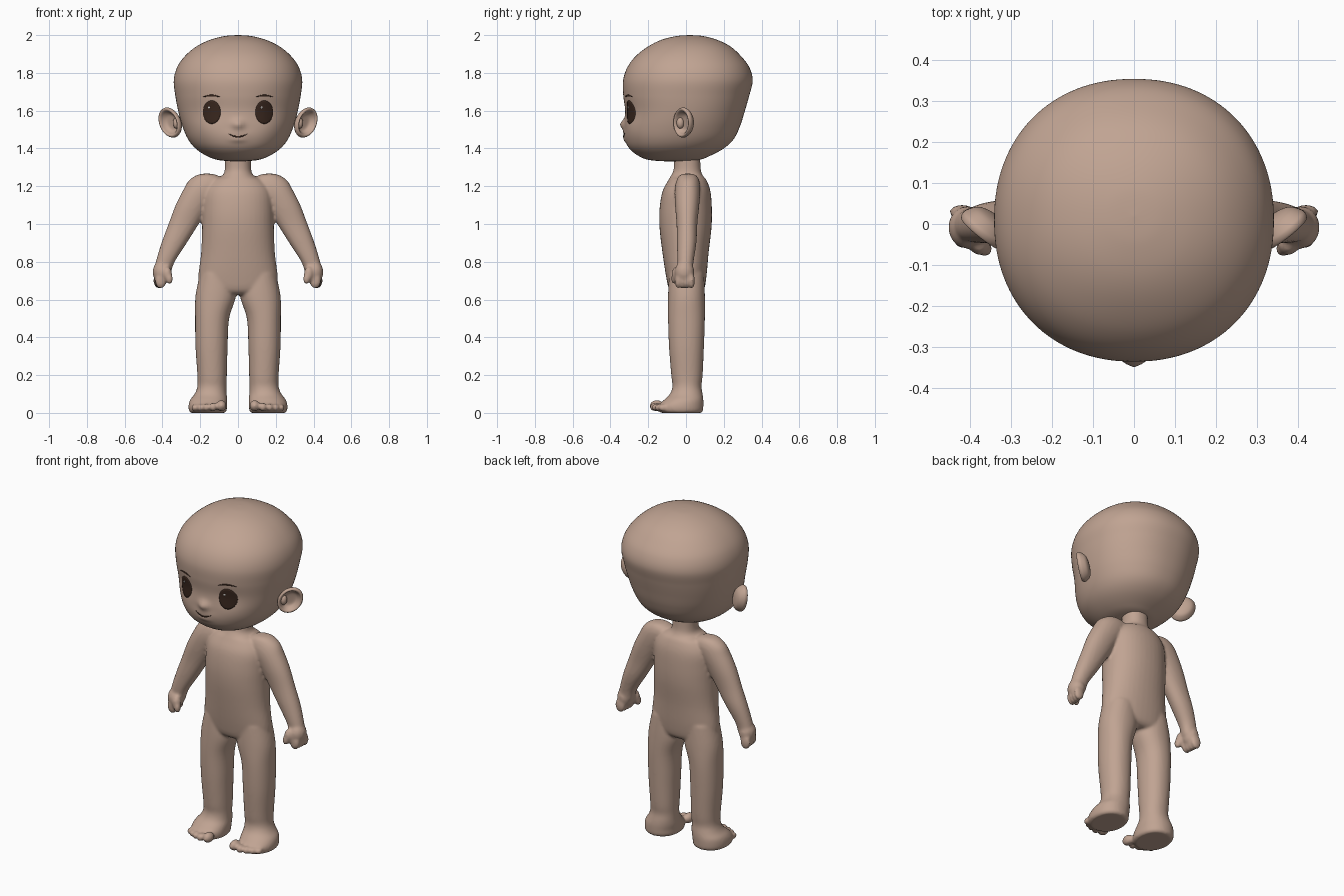
import bpy, bmesh, math
from mathutils import Vector, Matrix
from mathutils.bvhtree import BVHTree

cube = bpy.data.objects.get("Cube")
if cube:
    bpy.data.objects.remove(cube)


def material(name, r, g, b):
    m = bpy.data.materials.new(name)
    m.use_nodes = True
    m.diffuse_color = (r, g, b, 1)
    m.node_tree.nodes["Principled BSDF"].inputs["Base Color"].default_value = (r, g, b, 1)
    return m


skin = material("skin", .53, .37, .29)
dark = material("dark_brown", .04, .02, .013)
white = material("eye_glint", .8, .78, .75)


def finish(name, bm, mat):
    bmesh.ops.remove_doubles(bm, verts=bm.verts[:], dist=1e-5)
    bmesh.ops.recalc_face_normals(bm, faces=bm.faces[:])
    for f in bm.faces:
        f.smooth = True
    mesh = bpy.data.meshes.new(name)
    bm.to_mesh(mesh)
    bm.free()
    mesh.materials.append(mat)
    obj = bpy.data.objects.new(name, mesh)
    bpy.context.collection.objects.link(obj)
    return obj


def skin_rings(bm, rings, closed=True):
    """Bridge successive point rings with quads and optionally cap the ends."""
    rows = [[bm.verts.new(p) for p in ring] for ring in rings]
    n = len(rows[0])
    for a, b in zip(rows, rows[1:]):
        for i in range(n):
            j = (i + 1) % n
            bm.faces.new((a[i], a[j], b[j], b[i]))
    if closed:
        bm.faces.new(rows[0])
        bm.faces.new(rows[-1])


def smooth_rows(rows, steps):
    """Catmull-Rom interpolation of section rows."""
    out = []
    last = len(rows) - 1
    for i in range(last):
        quad = [rows[max(0, min(last, i + k))] for k in (-1, 0, 1, 2)]
        for s in range(steps):
            t = s / steps
            out.append([b + .5 * t * (c - a + t * (2*a - 5*b + 4*c - d + t * (3*(b - c) + d - a)))
                        for a, b, c, d in zip(*quad)])
    return out + [list(rows[-1])]


def loft(bm, rows, side=1, segs=40, steps=5, power=2.15):
    """Rows are height, centre x, half width, front y, back y."""
    rings = []
    for z, cx, rx, y0, y1 in smooth_rows(rows, steps):
        rx, ry, cy = max(rx, 0), max(y1 - y0, 0) / 2, (y0 + y1) / 2
        ring = []
        for i in range(segs):
            a = math.tau * i / segs
            c, s = math.cos(a), math.sin(a)
            x = math.copysign(abs(c) ** (2 / power), c)
            y = math.copysign(abs(s) ** (2 / power), s)
            ring.append((side * (cx + rx * x), cy + ry * y, z))
        rings.append(ring)
    skin_rings(bm, rings)


def ball(bm, centre, radii):
    bmesh.ops.create_uvsphere(bm, u_segments=20, v_segments=12, radius=1,
                              matrix=Matrix.Translation(centre) @ Matrix.Diagonal((*radii, 1)))


# Body: torso, limbs, hands and feet fused into one skin
torso = [(1.37, 0, .07, -.065, .075), (1.29, 0, .07, -.065, .078), (1.255, 0, .085, -.08, .09),
         (1.23, 0, .14, -.095, .11), (1.17, 0, .18, -.125, .13), (1.08, 0, .188, -.14, .137),
         (.98, 0, .19, -.14, .135), (.85, 0, .195, -.125, .12), (.72, 0, .21, -.105, .108),
         (.65, 0, .2, -.088, .095), (.625, 0, .15, -.06, .07)]
arm = [(1.268, .165, 0, .01, .01), (1.26, .165, .05, -.03, .05), (1.23, .165, .095, -.05, .07),
       (1.18, .19, .1, -.06, .075), (1.1, .238, .092, -.058, .07), (1, .288, .08, -.05, .06),
       (.9, .338, .067, -.048, .055), (.8, .385, .05, -.045, .04), (.74, .4, .045, -.04, .035)]
leg = [(.74, .11, .09, -.09, .095), (.62, .118, .107, -.095, .1), (.5, .137, .09, -.095, .1),
       (.35, .14, .085, -.09, .095), (.2, .137, .078, -.078, .088), (.14, .138, .077, -.072, .082),
       (.1, .145, .085, -.085, .088), (.07, .155, .098, -.115, .092), (.04, .16, .102, -.145, .092),
       (.012, .16, .1, -.145, .09), (0, .16, .09, -.13, .08)]
toes = [(.088, -.155, .03), (.132, -.163, .023), (.168, -.155, .021), (.201, -.141, .02), (.23, -.122, .019)]

bm = bmesh.new()
loft(bm, torso)
for side in (1, -1):
    loft(bm, arm, side)
    loft(bm, leg, side)
    for x, y, r in toes:
        ball(bm, (side * x, y, r + .008), (r * .9, r * 1.3, r))
    # Palm, curled fingers and thumb
    ball(bm, (side * .406, -.008, .745), (.046, .052, .06))
    for k in range(4):
        ball(bm, (side * (.418 - .003 * k), .03 - .024 * k, .7), (.031, .017, .042))
    ball(bm, (side * .375, -.05, .735), (.026, .026, .04))
    ball(bm, (side * .363, -.06, .71), (.019, .02, .029))
body = finish("body", bm, skin)
fuse = body.modifiers.new("fuse", 'REMESH')
fuse.mode = 'VOXEL'
fuse.voxel_size = .008
fuse.use_smooth_shade = True
soften = body.modifiers.new("soften", 'SMOOTH')
soften.factor = .5
soften.iterations = 6

# Head with soft facial relief: x, z, x spread, z spread, forward push
head_rows = [(2, 0, 0, .02, .02), (1.995, 0, .07, -.05, .09), (1.975, 0, .148, -.13, .165),
             (1.94, 0, .22, -.2, .235), (1.89, 0, .28, -.265, .29), (1.83, 0, .322, -.31, .335),
             (1.76, 0, .34, -.333, .353), (1.68, 0, .332, -.332, .335), (1.6, 0, .317, -.322, .312),
             (1.52, 0, .295, -.325, .287), (1.45, 0, .265, -.322, .253), (1.4, 0, .225, -.3, .2),
             (1.36, 0, .165, -.25, .125), (1.338, 0, .1, -.19, .06), (1.33, 0, 0, -.07, -.07)]
relief = [(0, 1.527, .03, .026, .024), (0, 1.475, .06, .025, .006), (0, 1.445, .04, .014, .007),
          (.14, 1.6, .06, .06, -.004), (.17, 1.5, .08, .05, .006)]
bm = bmesh.new()
loft(bm, head_rows, segs=128, steps=8)
for v in bm.verts:
    if v.co.y < -.1:
        push = 0
        for x, z, sx, sz, d in relief:
            push += d * math.exp(-((abs(v.co.x) - x) / sx) ** 2 - ((v.co.z - z) / sz) ** 2)
        v.co.y -= push
bmesh.ops.remove_doubles(bm, verts=bm.verts[:], dist=1e-5)
surface = BVHTree.FromBMesh(bm)
finish("head", bm, skin)


def on_face(x, z, lift):
    hit = surface.ray_cast(Vector((x, -1, z)), Vector((0, 1, 0)))[0]
    return (x, hit.y - lift, z)


def disc(name, x, z, rx, rz, lift, bulge, mat):
    """Thin domed oval that follows the face."""
    rings = []
    for f, drop in ((.01, 0), (.3, 0), (.6, 0), (.85, 0), (1, 0), (1, .008)):
        rings.append([on_face(x + rx * f * math.cos(a), z + rz * f * math.sin(a),
                              lift + bulge * (1 - f * f) - drop)
                      for a in (math.tau * i / 32 for i in range(32))])
    bm = bmesh.new()
    skin_rings(bm, rings)
    finish(name, bm, mat)


def stroke(name, x, z, half, arch, thick, mat):
    """Thin tapered line that follows the face."""
    rings = []
    for i in range(21):
        t = i / 10 - 1
        h = thick * (1.05 - t * t)
        cx, cz = x + half * t, z + arch * (1 - t * t)
        rings.append([on_face(cx, cz + h * e, lift)
                      for e, lift in ((-1, -.003), (-.6, .003), (.6, .003), (1, -.003))])
    bm = bmesh.new()
    skin_rings(bm, rings)
    finish(name, bm, mat)


stroke("mouth", 0, 1.482, .055, -.02, .005, dark)

# Cupped ear section: radius fraction, height along the ear's facing direction
ear_profile = [(0, -.034, 0), (.4, -.032, 0), (.75, -.022, 0), (.97, 0, 0), (1, .012, 0), (.93, .023, 0),
               (.8, .021, 0), (.66, .004, 0), (.45, -.008, 0), (0, -.01, 0)]
across = Vector((.77, .63, 0))
facing = Vector((.63, -.77, 0))
upright = Vector((.2, 0, .98))

for side, label in ((1, "left"), (-1, "right")):
    disc(label + "_eye", side * .139, 1.592, .047, .062, .002, .005, dark)
    disc(label + "_eye_glint", side * .139 - .014, 1.617, .005, .006, .0085, .001, white)
    stroke(label + "_eyebrow", side * .14, 1.672, .047, .008, .006, dark)
    rings = []
    for r, w, _ in smooth_rows(ear_profile, 4):
        ring = []
        for i in range(40):
            a = math.tau * i / 40
            p = Vector((.354, -.008, 1.537)) + facing * w
            p += across * (.07 * r * math.cos(a)) + upright * (.081 * r * math.sin(a))
            ring.append((side * p.x, p.y, p.z))
        rings.append(ring)
    bm = bmesh.new()
    skin_rings(bm, rings)
    # Small inner fold by the cheek
    ball(bm, (side * .325, -.03, 1.535), (.02, .02, .03))
    finish(label + "_ear", bm, skin)
